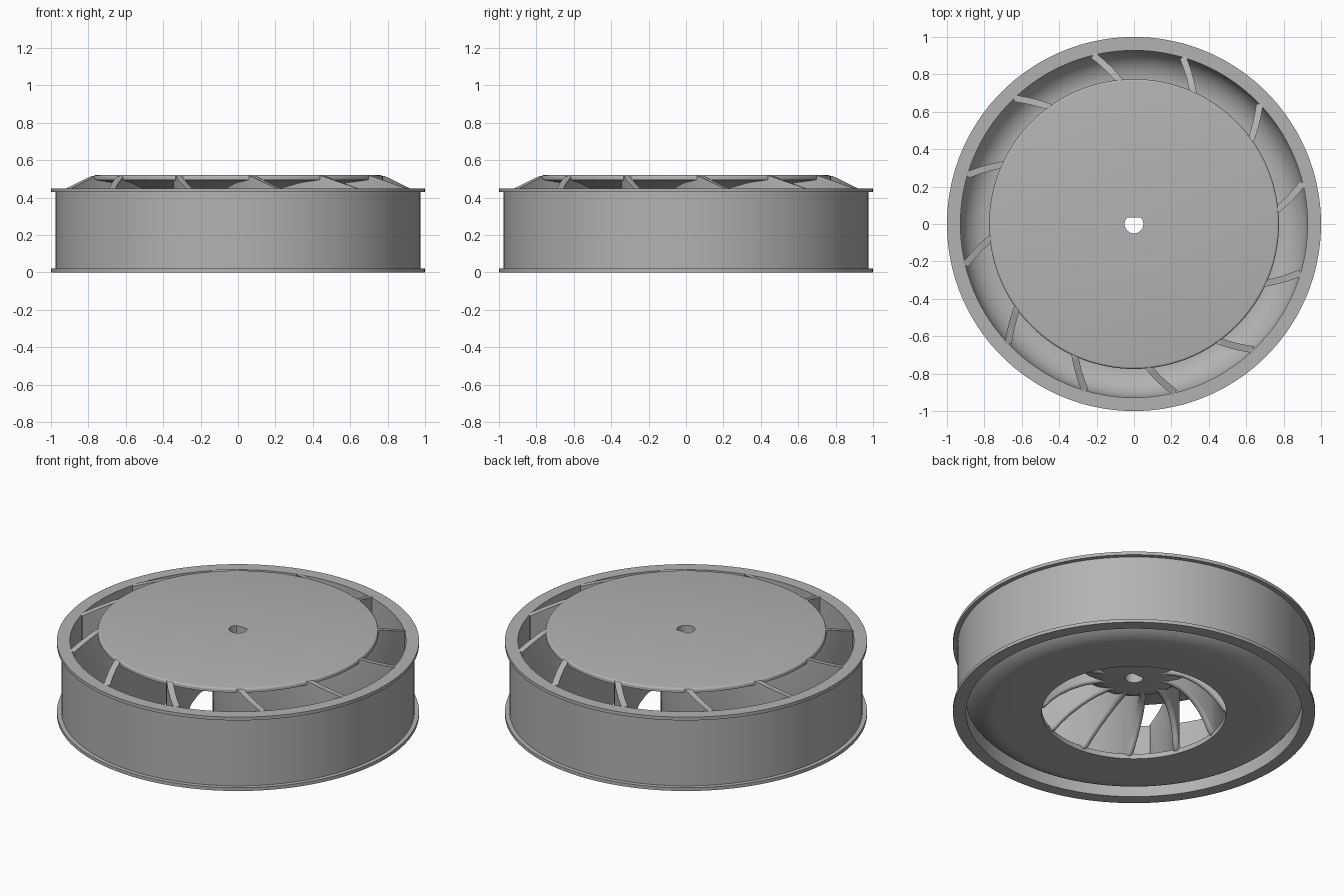
import bpy, bmesh, math

if "Cube" in bpy.data.objects:
    bpy.data.objects.remove(bpy.data.objects["Cube"])

BLADES = 12
HUB_R, HUB_TOP = 0.775, 0.52
INNER_R, FILLET, FLOOR = 0.928, 0.163, 0.03
ARC_R, ARC_Z = INNER_R - FILLET, FLOOR + FILLET

grey = bpy.data.materials.new("plain grey")
grey.use_nodes = True
color = (0.45, 0.45, 0.45, 1)
grey.diffuse_color = color
grey.node_tree.nodes["Principled BSDF"].inputs["Base Color"].default_value = color


def finish(bm, name, angle=30):
    bmesh.ops.recalc_face_normals(bm, faces=bm.faces)
    mesh = bpy.data.meshes.new(name)
    bm.to_mesh(mesh)
    bm.free()
    mesh.materials.append(grey)
    obj = bpy.data.objects.new(name, mesh)
    bpy.context.collection.objects.link(obj)
    bpy.ops.object.select_all(action="DESELECT")
    obj.select_set(True)
    bpy.context.view_layer.objects.active = obj
    bpy.ops.object.shade_smooth_by_angle(angle=math.radians(angle))
    return obj


def bridge(bm, rings, wrap):
    """Join matching closed loops of vertices with quads."""
    pairs = list(zip(rings, rings[1:] + rings[:1])) if wrap else list(zip(rings, rings[1:]))
    for a, b in pairs:
        for i in range(len(a)):
            j = (i + 1) % len(a)
            bm.faces.new((a[i], a[j], b[j], b[i]))


def lathe(name, profile, steps=144, flat_y=None):
    """Spin a closed (radius, height) profile; flat_y flattens the bore."""
    bm = bmesh.new()
    rings = []
    for s in range(steps):
        a = math.tau * s / steps
        ring = []
        for r, z in profile:
            y = r * math.sin(a)
            if flat_y and r < 0.06:
                y = min(y, flat_y)
            ring.append(bm.verts.new((r * math.cos(a), y, z)))
        rings.append(ring)
    bridge(bm, rings, True)
    return finish(bm, name)


def arc(cx, cz, radius, start, end, n=10):
    angles = [math.radians(start + (end - start) * i / n) for i in range(n + 1)]
    return [(cx + radius * math.cos(a), cz + radius * math.sin(a)) for a in angles]


def lerp_table(table, r):
    for (r0, z0), (r1, z1) in zip(table, table[1:]):
        if r <= r1:
            return z0 + (z1 - z0) * (r - r0) / (r1 - r0)
    return table[-1][1]


# Outer casing: flanged drum with a bowl-shaped floor and round inlet
meet = -math.degrees(math.acos(FILLET / ARC_Z))
casing = [(INNER_R, 0.45), (1, 0.45), (1, 0.43), (0.975, 0.43),
          (0.975, 0.02), (1, 0.02), (1, 0), (INNER_R, 0)]
casing += arc(ARC_R, ARC_Z, ARC_Z, meet, -90)
casing += [(0.51, 0), (0.51, FLOOR)]
casing += arc(ARC_R, ARC_Z, FILLET, -90, 0, 14)
lathe("outer_casing", casing)

# Hub: flat disc above, flared underside, flattened shaft bore
hub = [(0.05, 0.22), (0.05, HUB_TOP)]
hub += arc(HUB_R - 0.012, HUB_TOP - 0.012, 0.012, 90, 0, 4)
hub += [(HUB_R, 0.495), (0.68, 0.48), (0.58, 0.452), (0.48, 0.41), (0.39, 0.355),
        (0.31, 0.295), (0.25, 0.25), (0.2, 0.227), (0.16, 0.22)]
lathe("hub", hub, flat_y=0.035)

# Blades: swept walls with a rounded leading edge
LEADING = [(0.1, 0.222), (0.2, 0.216), (0.28, 0.2), (0.35, 0.165),
           (0.41, 0.12), (0.46, 0.07), (0.5, 0.015), (0.53, 0.01)]


def blade_low(r):
    if r < ARC_R:
        return lerp_table(LEADING, r)
    drop = math.sqrt(max(FILLET ** 2 - (r - ARC_R) ** 2, 0))
    return ARC_Z - drop - 0.02


def blade_top(r):
    if r <= HUB_R:
        return HUB_TOP - 0.004
    return HUB_TOP - 0.004 - (r - HUB_R) / (INNER_R - HUB_R) * 0.066


def sweep(r):
    return math.radians(96 + 50 * (r - HUB_R))


stations = [0.1 + (HUB_R - 0.1) * i / 24 for i in range(25)]
stations += [HUB_R + (INNER_R - HUB_R) * i / 8 for i in range(1, 9)]
half = 0.018

for k in range(BLADES):
    bm = bmesh.new()
    rings = []
    for r in stations:
        a = sweep(r) + math.tau * k / BLADES
        lean = math.atan(r * math.radians(50))
        nx, ny = -math.sin(a + lean), math.cos(a + lean)
        low, top = blade_low(r), blade_top(r)
        section = [(half, top), (-half, top)]
        section += [(half * math.cos(t), low + half + half * math.sin(t))
                    for t in (math.pi * (1 + i / 6) for i in range(7))]
        rings.append([bm.verts.new((r * math.cos(a) + nx * d, r * math.sin(a) + ny * d, z))
                      for d, z in section])
    bridge(bm, rings, False)
    bm.faces.new(rings[0])
    bm.faces.new(rings[-1])
    finish(bm, f"blade_{k + 1}", 40)
